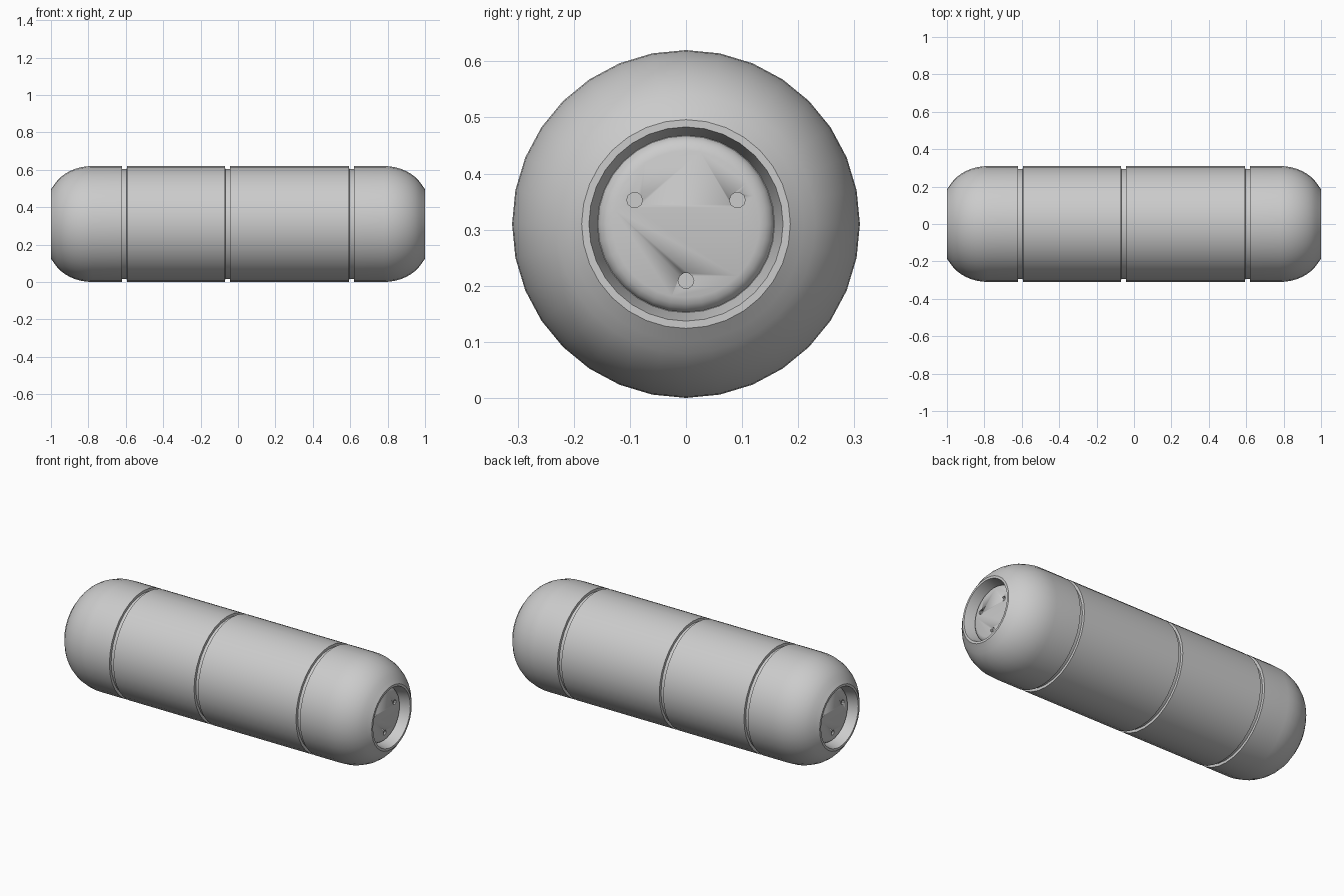
import bpy, bmesh, math
from mathutils import Matrix

if "Cube" in bpy.data.objects:
    bpy.data.objects.remove(bpy.data.objects["Cube"])

R, ZC, SIDES = 0.31, 0.31, 32


def finish(bm, name, angle=35):
    bmesh.ops.recalc_face_normals(bm, faces=bm.faces)
    me = bpy.data.meshes.new(name)
    bm.to_mesh(me)
    bm.free()
    ob = bpy.data.objects.new(name, me)
    bpy.context.collection.objects.link(ob)
    bpy.ops.object.select_all(action='DESELECT')
    ob.select_set(True)
    bpy.context.view_layer.objects.active = ob
    bpy.ops.object.shade_smooth_by_angle(angle=math.radians(angle))
    return ob


def lathe(name, profile):
    """Spin (x, radius) points about the long axis; the ends are capped."""
    bm = bmesh.new()
    rings = []
    for x, r in profile:
        rings.append([bm.verts.new((x, r * math.sin(a), ZC + r * math.cos(a)))
                      for a in (2 * math.pi * i / SIDES for i in range(SIDES))])
    for p, q in zip(rings, rings[1:]):
        for i in range(SIDES):
            j = (i + 1) % SIDES
            bm.faces.new((p[i], p[j], q[j], q[i]))
    bm.faces.new(rings[0])
    bm.faces.new(rings[-1])
    return finish(bm, name)


# Rounded end with a flat rim and a recessed socket (right half, from inside out)
socket = [(0.935, 0.158), (0.99, 0.17), (1.0, 0.173), (1.0, 0.186)]
dome = []
for i in range(1, 10):
    t = math.radians(18 + 72 * i / 9)
    dome.append((0.78 + 0.226 * math.cos(t), 0.13 + 0.18 * math.sin(t)))
end = socket + dome

# Three grooves around the barrel
grooves = []
for c in (-0.607, -0.056, 0.607):
    grooves += [(c - 0.013, R), (c - 0.012, R - 0.015),
                (c + 0.012, R - 0.015), (c + 0.013, R)]

# Main body
lathe("body", [(-x, r) for x, r in end] + grooves + end[::-1])

# Recessed end plugs with three small holes each
plug = [(0.925, 0.158), (0.936, 0.157), (0.945, 0.151),
        (0.951, 0.143), (0.955, 0.131)]
for side, label in ((1, "right"), (-1, "left")):
    ob = lathe(label + "_end_plug", [(side * x, r) for x, r in plug])
    bm = bmesh.new()
    for deg in (25, 155, 270):
        a = math.radians(deg)
        pos = (side * 0.955, 0.101 * math.cos(a), ZC + 0.101 * math.sin(a))
        bmesh.ops.create_cone(
            bm, cap_ends=True, segments=10, radius1=0.014, radius2=0.014, depth=0.024,
            matrix=Matrix.Translation(pos) @ Matrix.Rotation(math.pi / 2, 4, 'Y'))
    cutter = finish(bm, label + "_hole_cutter")
    cutter.hide_render = True
    cutter.display_type = 'WIRE'
    mod = ob.modifiers.new("holes", 'BOOLEAN')
    mod.operation = 'DIFFERENCE'
    mod.solver = 'EXACT'
    mod.object = cutter
